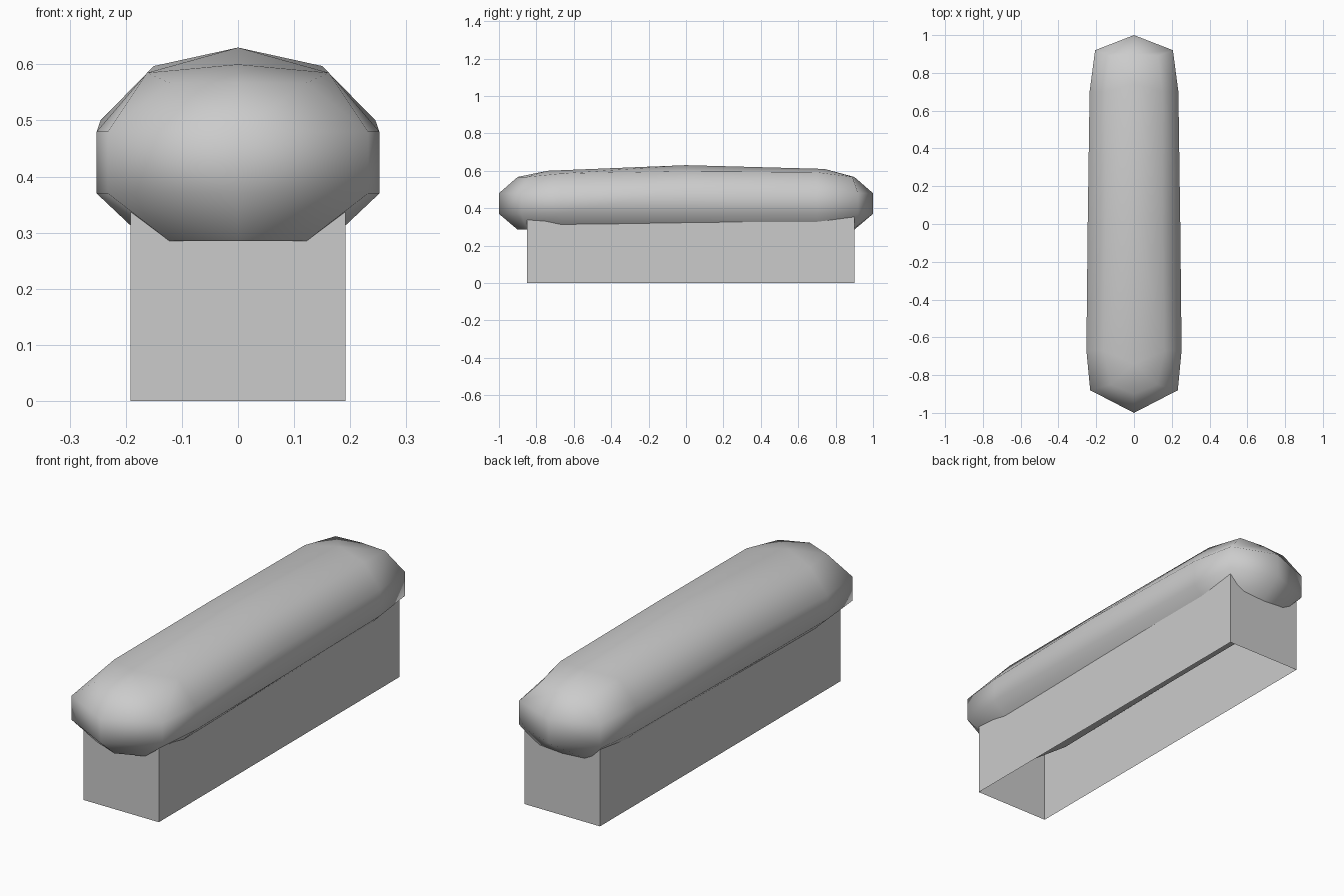
import bpy
import bmesh

default_cube = bpy.data.objects.get("Cube")
if default_cube:
    bpy.data.objects.remove(default_cube, do_unlink=True)


def make_material(name, colour):
    mat = bpy.data.materials.new(name)
    mat.use_nodes = True
    mat.diffuse_color = colour
    mat.node_tree.nodes["Principled BSDF"].inputs["Base Color"].default_value = colour
    return mat


def add_object(name, bm, material):
    mesh = bpy.data.meshes.new(name)
    bm.to_mesh(mesh)
    bm.free()
    mesh.materials.append(material)
    obj = bpy.data.objects.new(name, mesh)
    bpy.context.collection.objects.link(obj)
    return obj


grey = make_material("light grey", (0.6, 0.6, 0.6, 1))

# Planter: four plain walls, open below and hidden under the hedge above
WIDTH, FRONT, BACK, WALL_TOP = 0.384, -0.85, 0.9, 0.38
bm = bmesh.new()
bmesh.ops.create_cube(bm, size=1)
for v in bm.verts:
    v.co.x *= WIDTH
    v.co.y = FRONT if v.co.y < 0 else BACK
    v.co.z = 0 if v.co.z < 0 else WALL_TOP
ends = [f for f in bm.faces if abs(f.normal.z) > 0.5]
bmesh.ops.delete(bm, geom=ends, context="FACES_ONLY")
add_object("planter_box", bm, grey)

# Hedge stations, front to back: side x, side y, inset x, inset y,
# side top z, shoulder z, ridge y, ridge z
stations = [
    (0, -1, 0, 0.1, 0.48, 0.567, -0.74, 0.6),
    (0.232, -0.88, 0.11, 0.03, 0.48, 0.567, -0.74, 0.6),
    (0.252, -0.67, 0.09, 0, 0.48, 0.585, -0.74, 0.6),
    (0.245, 0, 0.095, 0, 0.5, 0.597, 0, 0.63),
    (0.235, 0.7, 0.085, 0, 0.49, 0.592, 0.74, 0.61),
    (0.206, 0.92, 0.08, -0.03, 0.48, 0.567, 0.74, 0.61),
    (0, 1, 0, -0.1, 0.48, 0.567, 0.74, 0.61),
]
BOTTOM, SIDE_LOW = 0.285, 0.37


def station_points(x, y, dx, dy, high, shoulder, ridge_y, ridge):
    return [
        (0, y + dy, BOTTOM),
        (x - dx, y + dy, BOTTOM),
        (x, y, SIDE_LOW),
        (x, y, high),
        (x - dx, y + dy, shoulder),
        (0, ridge_y, ridge),
    ]


# Loft one half of the hedge, then mirror it
bm = bmesh.new()
rings = [[bm.verts.new(p) for p in station_points(*s)] for s in stations]
for a, b in zip(rings, rings[1:]):
    for i in range(len(a) - 1):
        face = bm.faces.new((a[i], b[i], b[i + 1], a[i + 1]))
        face.smooth = i > 0  # underside stays flat
bmesh.ops.remove_doubles(bm, verts=bm.verts, dist=0.0005)
half = bm.verts[:] + bm.edges[:] + bm.faces[:]
bmesh.ops.mirror(bm, geom=half, axis="X", merge_dist=0.0005)
bmesh.ops.remove_doubles(bm, verts=bm.verts, dist=0.0005)
bmesh.ops.recalc_face_normals(bm, faces=bm.faces)
add_object("hedge", bm, grey)
